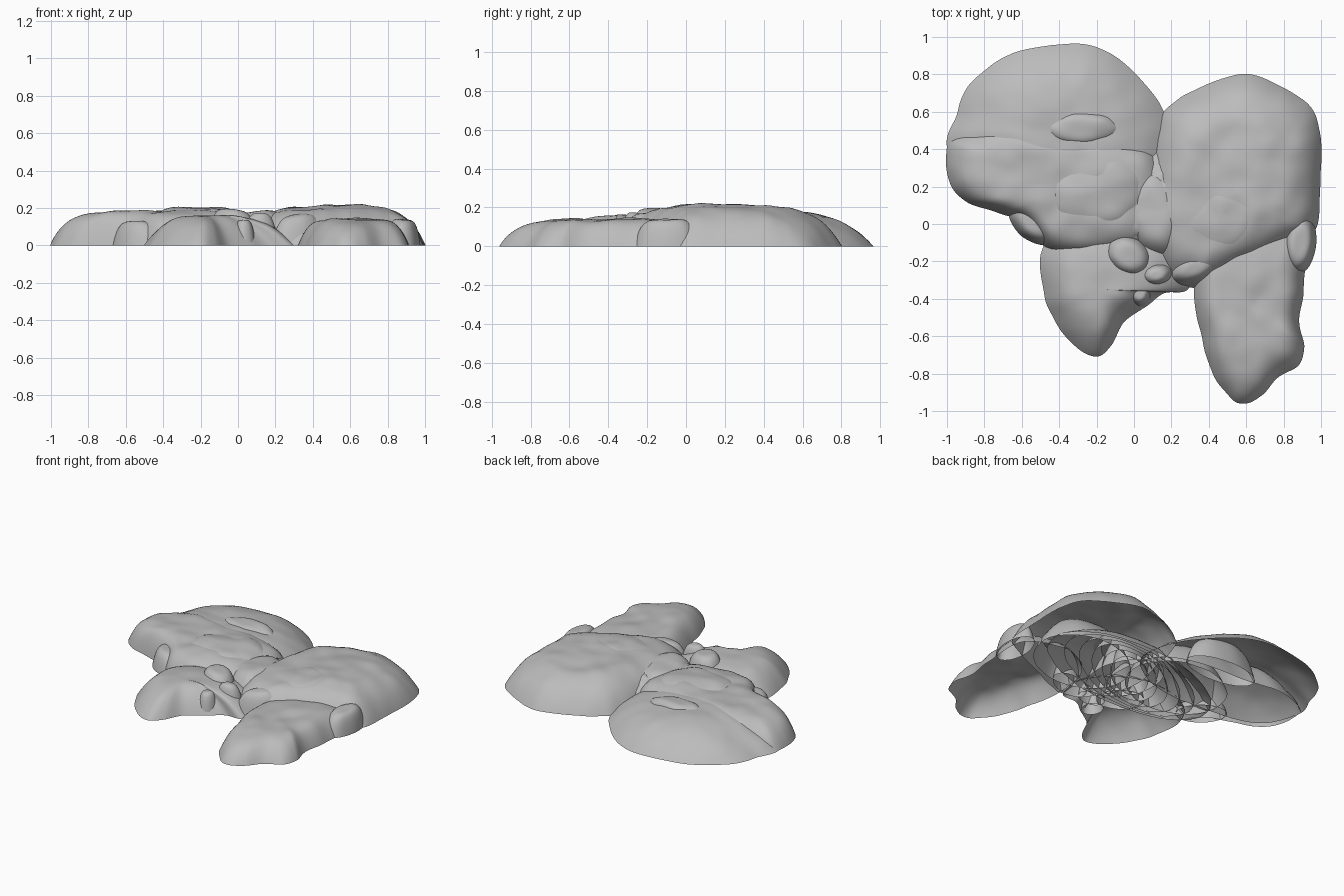
import bpy, bmesh, math
from mathutils import Vector, noise

old = bpy.data.objects.get("Cube")
if old:
    bpy.data.objects.remove(old, do_unlink=True)

# One plain stone colour
stone = bpy.data.materials.new("stone_grey")
stone.use_nodes = True
colour = (0.5, 0.5, 0.5, 1)
stone.diffuse_color = colour
shader = stone.node_tree.nodes["Principled BSDF"]
shader.inputs["Base Color"].default_value = colour
shader.inputs["Roughness"].default_value = 0.9


def smooth_loop(points, steps=8):
    """Closed Catmull-Rom curve through the points, counter-clockwise."""
    pts = [Vector(p) for p in points]
    n = len(pts)
    area = sum(pts[i - 1].cross(pts[i]) for i in range(n))
    if area < 0:
        pts.reverse()
    loop = []
    for i in range(n):
        a, b, c, d = (pts[(i + k) % n] for k in (-1, 0, 1, 2))
        for s in range(steps):
            t = s / steps
            loop.append((b * 2 + (c - a) * t + (a * 2 - b * 5 + c * 4 - d) * t**2
                         + (b * 3 - a - c * 3 + d) * t**3) / 2)
    return loop


def boulder(name, points, centre, height, fullness=5, rough=0.1, rings=22):
    """Lumpy dome, open underneath, rising from an outline to a flat crown."""
    loop = smooth_loop(points)
    mid = Vector(centre)
    n = len(loop)
    bm = bmesh.new()

    def vert(flat, t):
        z = height * (1 - t**fullness)
        broad = noise.noise(Vector((flat.x * 4, flat.y * 4, height * 30)))
        fine = noise.noise(Vector((flat.x * 9, flat.y * 9, height * 50)))
        lump = broad * rough + fine * rough * 0.6
        push = (flat - mid) * fine * rough * 0.2 * t
        return bm.verts.new((flat.x + push.x, flat.y + push.y, z * (1 + lump)))

    grid = []
    for r in range(rings):
        t = 1 - (r / rings)**1.4
        grid.append([vert(mid + (p - mid) * t, t) for p in loop])
    for outer, inner in zip(grid, grid[1:]):
        for j in range(n):
            k = (j + 1) % n
            bm.faces.new((outer[j], outer[k], inner[k], inner[j]))
    crown = vert(mid, 0)
    for j in range(n):
        bm.faces.new((grid[-1][j], grid[-1][(j + 1) % n], crown))

    mesh = bpy.data.meshes.new(name)
    bm.to_mesh(mesh)
    bm.free()
    mesh.materials.append(stone)
    mesh.shade_smooth()
    obj = bpy.data.objects.new(name, mesh)
    bpy.context.collection.objects.link(obj)


def small_rock(name, x, y, rx, ry, height, turn=0, fullness=4):
    """Small oval boulder."""
    points = []
    for i in range(8):
        a = math.tau * i / 8
        u, v = rx * math.cos(a), ry * math.sin(a)
        points.append((x + u * math.cos(turn) - v * math.sin(turn),
                       y + u * math.sin(turn) + v * math.cos(turn)))
    boulder(name, points, (x, y), height, fullness, 0.1, 12)


# Large rounded slab at the back
boulder("back_slab",
        [(-1, .42), (-.95, .58), (-.87, .76), (-.65, .91), (-.32, .965), (-.14, .92), (.01, .8),
         (.16, .6), (.2, .3), (-.1, .1), (-.5, .08), (-.88, .16)],
        (-.38, .48), .178, 3, .06)

# Middle slab that overlaps it
boulder("middle_slab",
        [(-1, .4), (-.94, .48), (-.72, .55), (-.45, .52), (-.1, .5), (.16, .35),
         (.18, -.05), (-.1, -.17), (-.42, -.16), (-.58, 0), (-.72, .06), (-.9, .12), (-.99, .23)],
        (-.4, .2), .183, 7, .08)

# Large slab on the left side
boulder("side_slab",
        [(.16, .6), (.36, .73), (.58, .8), (.76, .75), (.93, .64), (.995, .5), (.995, .2),
         (.98, -.02), (.88, -.1), (.62, -.22), (.42, -.31), (.3, -.34), (.16, -.28),
         (.02, 0), (.08, .35)],
        (.52, .16), .207, 5.5, .08)

# Two tongues of rock reaching forward
boulder("front_left_tongue",
        [(.32, -.35), (.36, -.6), (.42, -.8), (.52, -.93), (.6, -.96), (.68, -.92),
         (.77, -.82), (.88, -.76), (.91, -.66), (.885, -.53), (.91, -.3), (.9, 0),
         (.62, .1), (.38, -.05)],
        (.62, -.45), .142, 5.5, .1)
boulder("front_right_tongue",
        [(-.49, -.13), (-.48, -.38), (-.42, -.52), (-.32, -.65), (-.2, -.71), (-.12, -.65),
         (-.05, -.52), (.07, -.44), (.16, -.37), (.3, -.34), (.3, -.1), (.05, .1), (-.3, .08)],
        (-.18, -.35), .165, 2.8, .08)

# Rocks lying on and between the slabs
small_rock("ridge_rock", -.28, .51, .26, .12, .195, 0, 5)
small_rock("crown_rock", -.2, .17, .36, .29, .208, .2)
small_rock("peak_rock", .46, .04, .36, .28, .211, .3)
small_rock("central_rock", .12, .06, .2, .27, .188, .2)
small_rock("notch_rock", -.53, .02, .16, .11, .13, -.7, 5)
small_rock("edge_rock", .885, -.1, .09, .17, .145, -.1, 5)
small_rock("junction_rock", -.03, -.17, .15, .12, .188, -.6, 5)
small_rock("step_rock", .12, -.27, .1, .07, .168, .2)
small_rock("gap_rock", .03, -.37, .065, .075, .145, 0)
small_rock("shelf_rock", .33, -.23, .16, .09, .175, .4)

# Buried rocks nested in the hollow around the middle
for i in range(6):
    size = 1 - i * 0.13
    small_rock(f"buried_rock_{i + 1}", .12, .1, .68 * size, .33 * size,
               .12 + i * .011, .15 + i * .12, 5)
